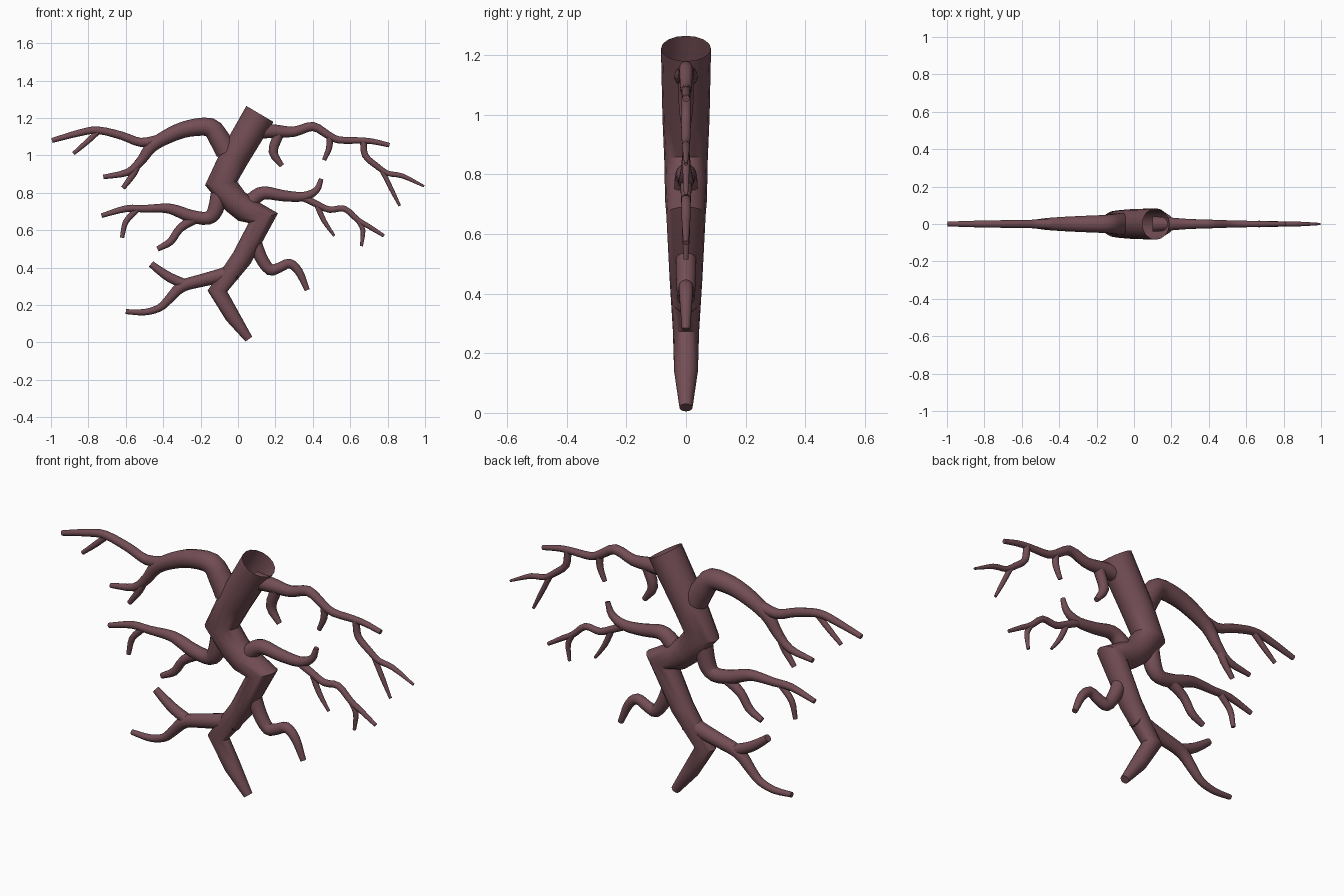
import bpy, bmesh, math
from mathutils import Vector

mat = bpy.data.materials.new("root_bark")
mat.diffuse_color = (0.17, 0.075, 0.09, 1)


def smooth_path(pts, steps):
    """Catmull-Rom through (x, z, radius) points."""
    p = [Vector(q) for q in pts]
    p = [2 * p[0] - p[1]] + p + [2 * p[-1] - p[-2]]
    out = []
    for i in range(1, len(p) - 2):
        a, b, c, d = p[i - 1:i + 3]
        for k in range(steps):
            t = k / steps
            out.append(0.5 * (2 * b + (c - a) * t + (2 * a - 5 * b + 4 * c - d) * t * t
                              + (3 * b - a - 3 * c + d) * t ** 3))
    return out + [p[-2]]


def root(name, pts, steps=3, sides=14):
    """Tapered tube in the xz plane, open at its start, with mitred bends."""
    path = smooth_path(pts, steps) if steps > 1 else [Vector(q) for q in pts]
    bm = bmesh.new()
    rings = []
    for i, p in enumerate(path):
        a = path[max(i - 1, 0)].xy
        b = path[min(i + 1, len(path) - 1)].xy
        d_in = (p.xy - a).normalized() if i else (b - p.xy).normalized()
        d_out = (b - p.xy).normalized() if i < len(path) - 1 else d_in
        t = (d_in + d_out).normalized()
        mitre = min(1 / max(t.dot(d_in), 0.1), 1.25)
        ring = []
        for k in range(sides):
            w = 2 * math.pi * k / sides
            s = p.z * mitre * math.cos(w)
            ring.append(bm.verts.new((p.x - t.y * s, p.z * math.sin(w), p.y + t.x * s)))
        rings.append(ring)
    for r0, r1 in zip(rings, rings[1:]):
        for k in range(sides):
            j = (k + 1) % sides
            bm.faces.new((r0[k], r0[j], r1[j], r1[k]))
    bm.faces.new(rings[-1])
    bmesh.ops.recalc_face_normals(bm, faces=bm.faces)
    me = bpy.data.meshes.new(name)
    bm.to_mesh(me)
    bm.free()
    me.materials.append(mat)
    ob = bpy.data.objects.new(name, me)
    bpy.context.collection.objects.link(ob)
    bpy.context.view_layer.objects.active = ob
    ob.select_set(True)
    bpy.ops.object.shade_smooth_by_angle(angle=math.radians(40))
    ob.select_set(False)


# Zigzag main root, open at the top
root("main_root", [(.117, 1.222, .084), (-.02, .99, .079), (-.09, .85, .073), (-.015, .755, .071),
                   (.04, .71, .07), (.135, .665, .066), (.02, .45, .055), (-.11, .275, .044),
                   (-.03, .14, .04), (.058, .018, .022)], steps=1, sides=16)

# Upper left roots
root("upper_left_root", [(-.06, 1.02, .06), (-.1, 1.09, .056), (-.15, 1.15, .05), (-.26, 1.145, .045),
                         (-.36, 1.11, .04), (-.46, 1.05, .033), (-.52, .97, .025), (-.59, .91, .019),
                         (-.72, .885, .012)])
root("upper_left_long", [(-.41, 1.085, .03), (-.52, 1.07, .024), (-.62, 1.105, .022),
                         (-.75, 1.135, .02), (-.85, 1.12, .018), (-.995, 1.08, .013)])
root("upper_left_fork", [(-.53, .97, .02), (-.56, .9, .018), (-.615, .825, .012)])
root("upper_left_twig", [(-.75, 1.125, .015), (-.81, 1.07, .014), (-.88, 1.01, .01)])

# Middle left roots
root("middle_left_root", [(-.1, .8, .045), (-.12, .71, .042), (-.16, .665, .035), (-.25, .675, .034),
                          (-.33, .705, .03), (-.39, .718, .025), (-.5, .715, .02), (-.6, .715, .018),
                          (-.73, .678, .012)])
root("middle_left_fork", [(-.22, .67, .03), (-.31, .61, .022), (-.36, .54, .02), (-.43, .5, .014)])
root("middle_left_twig", [(-.54, .71, .016), (-.6, .645, .015), (-.62, .56, .011)])

# Lower left roots
root("lower_left_root", [(-.01, .38, .045), (-.1, .355, .038), (-.2, .33, .034), (-.3, .3, .031),
                         (-.37, .23, .024), (-.42, .185, .02), (-.5, .162, .017), (-.6, .165, .013)])
root("lower_left_fork", [(-.27, .305, .028), (-.36, .345, .026), (-.42, .385, .022), (-.465, .42, .018)])

# Lower right root
root("lower_right_root", [(.08, .57, .036), (.12, .46, .034), (.17, .39, .03), (.22, .4, .027),
                          (.275, .422, .025), (.325, .38, .022), (.37, .28, .014)])

# Middle right roots
root("middle_right_root", [(.02, .69, .042), (.08, .765, .04), (.14, .8, .035), (.24, .785, .03),
                           (.35, .78, .025), (.42, .815, .018), (.445, .875, .012)])
root("middle_right_long", [(.34, .78, .02), (.42, .74, .018), (.49, .71, .017), (.57, .715, .016),
                           (.64, .655, .015), (.7, .62, .013), (.78, .57, .009)])
root("middle_right_fork", [(.42, .74, .015), (.46, .65, .013), (.515, .57, .007)])
root("middle_right_twig", [(.64, .655, .013), (.668, .6, .013), (.66, .515, .008)])

# Upper right roots
root("upper_right_root", [(.1, 1.13, .042), (.2, 1.13, .035), (.3, 1.127, .027), (.4, 1.155, .024),
                          (.48, 1.11, .021), (.54, 1.083, .019), (.65, 1.08, .017),
                          (.72, 1.075, .015), (.81, 1.055, .012)])
root("upper_right_inner_twig", [(.22, 1.12, .028), (.188, 1.02, .024), (.235, .945, .013)])
root("upper_right_outer_twig", [(.49, 1.1, .018), (.487, 1.04, .016), (.46, .975, .011)])
root("upper_right_long", [(.67, 1.08, .018), (.68, 1.0, .017), (.74, .945, .016), (.8, .905, .014),
                          (.88, .89, .013), (.995, .835, .006)])
root("upper_right_tip_fork", [(.77, .92, .013), (.82, .82, .012), (.865, .73, .007)])
